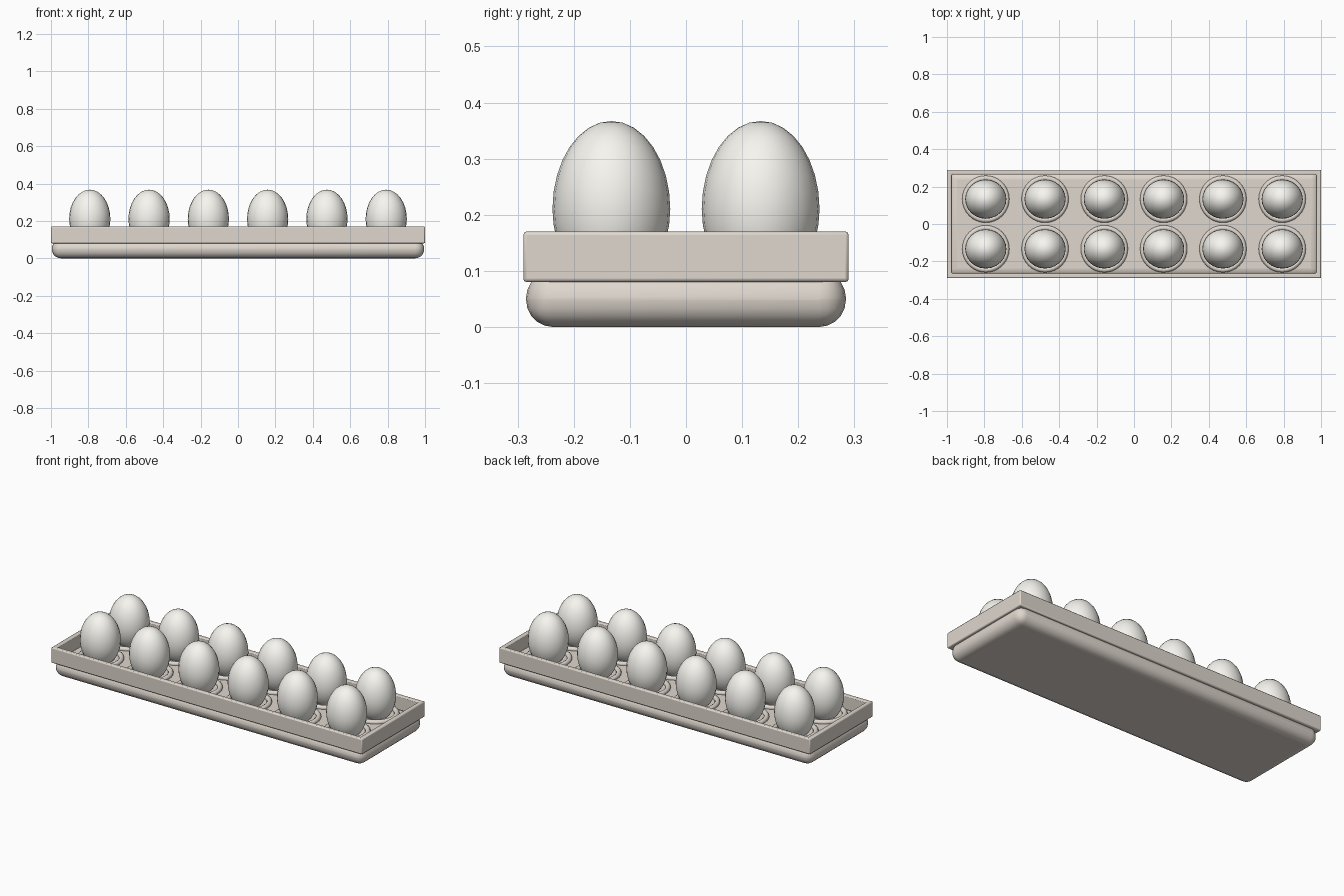
import bpy, bmesh, math
from mathutils import Matrix, Vector

if "Cube" in bpy.data.objects:
    bpy.data.objects.remove(bpy.data.objects["Cube"])


def material(name, rgb):
    m = bpy.data.materials.new(name)
    m.diffuse_color = (*rgb, 1)
    m.use_nodes = True
    m.node_tree.nodes["Principled BSDF"].inputs["Base Color"].default_value = m.diffuse_color
    return m


CARD = material("pulp_card", (0.74, 0.68, 0.62))
SHELL = material("eggshell", (0.93, 0.92, 0.87))


def add_object(name, bm, mat, bevel=0, segments=2):
    bmesh.ops.recalc_face_normals(bm, faces=bm.faces)
    me = bpy.data.meshes.new(name)
    bm.to_mesh(me)
    bm.free()
    me.materials.append(mat)
    ob = bpy.data.objects.new(name, me)
    bpy.context.collection.objects.link(ob)
    if bevel:
        mod = ob.modifiers.new("bevel", 'BEVEL')
        mod.width, mod.segments = bevel, segments
    bpy.context.view_layer.objects.active = ob
    bpy.ops.object.select_all(action='DESELECT')
    ob.select_set(True)
    bpy.ops.object.shade_smooth_by_angle(angle=math.radians(40))
    return ob


def lathe(name, profile, steps, mat, closed=False):
    """Spin an (r, z) profile around z."""
    bm = bmesh.new()
    vs = [bm.verts.new((r, 0, z)) for r, z in profile]
    edges = [bm.edges.new(p) for p in zip(vs, vs[1:])]
    if closed:
        edges.append(bm.edges.new((vs[-1], vs[0])))
    bmesh.ops.spin(bm, geom=vs + edges, cent=(0, 0, 0), axis=(0, 0, 1),
                   angle=2 * math.pi, steps=steps)
    bmesh.ops.remove_doubles(bm, verts=bm.verts, dist=1e-5)
    return add_object(name, bm, mat)


# Tray base: fully rounded slab
bm = bmesh.new()
bmesh.ops.create_cube(bm, size=1, matrix=Matrix.Translation((0, 0, 0.05))
                      @ Matrix.Diagonal((1.99, 0.57, 0.10, 1)))
add_object("tray_base", bm, CARD, 0.048, 5)

# Rim: rectangular section carried round the four corners
bm = bmesh.new()
section = [(0, 0.08), (0, 0.17), (0.026, 0.17), (0.026, 0.08)]
loops = [[bm.verts.new((sx * (1 - d), sy * (0.29 - d), z)) for d, z in section]
         for sx, sy in ((-1, -1), (1, -1), (1, 1), (-1, 1))]
for i in range(4):
    a, b = loops[i], loops[(i + 1) % 4]
    for j in range(4):
        k = (j + 1) % 4
        bm.faces.new((a[j], b[j], b[k], a[k]))
add_object("tray_rim", bm, CARD, 0.006, 2)

# Master egg (slightly longer along x) and cup ring
egg_profile = []
for i in range(17):
    t = math.pi * i / 16
    c = math.cos(t)
    egg_profile.append((0.105 * math.sin(t), 0.21 + c * (0.157 if c > 0 else 0.145)))
egg = lathe("egg", egg_profile, 24, SHELL)
egg.data.transform(Matrix.Diagonal((1.05, 1, 1, 1)))
ring_profile = [(0.112 + 0.014 * math.cos(math.tau * i / 10),
                 0.104 + 0.014 * math.sin(math.tau * i / 10)) for i in range(10)]
ring = lathe("cup_ring", ring_profile, 32, CARD, closed=True)

# Two rows of six
for col in range(6):
    for row in range(2):
        pos = Vector(((col - 2.5) * 0.317, (row - 0.5) * 0.266, 0))
        for src in (egg, ring):
            ob = src
            if col or row:
                ob = src.copy()
                ob.name = f"{src.name.split('.')[0]}_{row + 1}_{col + 1}"
                bpy.context.collection.objects.link(ob)
            ob.location = pos
